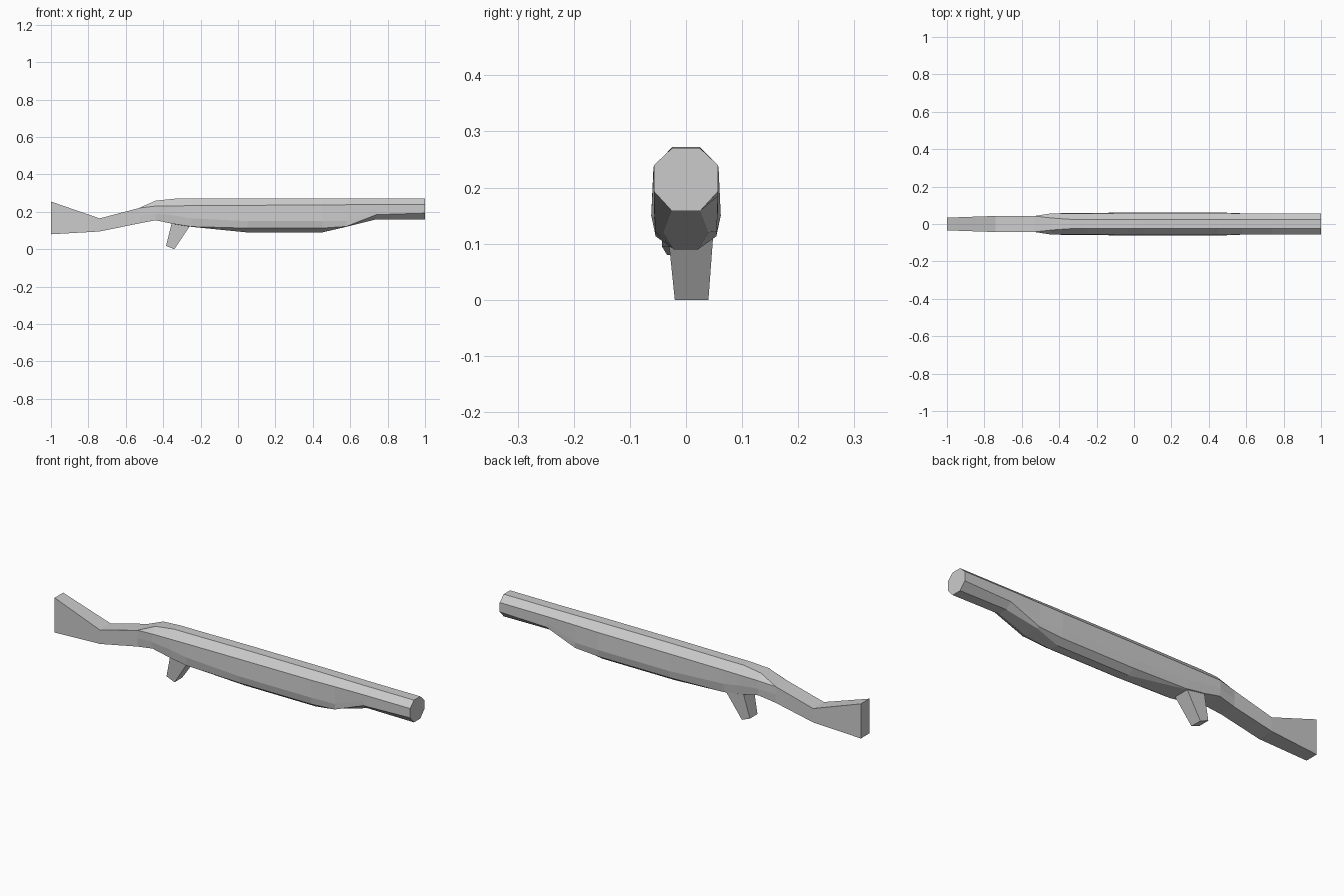
import bpy, bmesh


def loft(name, rings):
    """Skin a list of equal-length point rings and cap both ends."""
    bm = bmesh.new()
    loops = [[bm.verts.new(p) for p in ring] for ring in rings]
    n = len(loops[0])
    for a, b in zip(loops, loops[1:]):
        for i in range(n):
            j = (i + 1) % n
            bm.faces.new((a[i], a[j], b[j], b[i]))
    bm.faces.new(loops[0][::-1])
    bm.faces.new(loops[-1])
    bmesh.ops.remove_doubles(bm, verts=bm.verts[:], dist=0.0005)
    bmesh.ops.recalc_face_normals(bm, faces=bm.faces[:])
    mesh = bpy.data.meshes.new(name)
    bm.to_mesh(mesh)
    bm.free()
    obj = bpy.data.objects.new(name, mesh)
    bpy.context.collection.objects.link(obj)
    return obj


# Body: stock, receiver and octagonal barrel as one loft.
# Each section is x, then half-profile (y, z) points from top to bottom.
sections = [
    (-1.00, (.034, .255), (.034, .255), (.034, .167), (.034, .08), (.034, .08)),
    (-0.74, (.043, .165), (.043, .165), (.043, .13), (.043, .095), (.043, .095)),
    (-0.53, (.042, .22), (.043, .22), (.043, .18), (.043, .138), (.043, .138)),
    (-0.44, (.032, .26), (.057, .231), (.057, .19), (.052, .156), (.052, .155)),
    (-0.34, (.025, .27), (.057, .232), (.058, .18), (.053, .135), (.052, .134)),
    (-0.25, (.025, .27), (.057, .233), (.059, .165), (.054, .121), (.050, .12)),
    (0.05, (.025, .272), (.058, .235), (.062, .15), (.054, .113), (.022, .09)),
    (0.45, (.025, .272), (.058, .236), (.062, .15), (.054, .113), (.022, .09)),
    (0.58, (.025, .271), (.057, .238), (.057, .15), (.055, .122), (.040, .12)),
    (0.74, (.025, .27), (.057, .24), (.057, .21), (.057, .185), (.025, .16)),
    (1.00, (.025, .27), (.057, .24), (.057, .22), (.057, .193), (.025, .158)),
]
rings = []
for x, *half in sections:
    right = [(x, y, z) for y, z in half]
    left = [(x, -y, z) for y, z in reversed(half)]
    rings.append(right + left)
loft("rifle_body", rings)

# Raked, tapered grip, set slightly to one side
grip_levels = [
    # back x, back z, front x, front z, min y, max y
    (-0.385, 0.018, -0.34, 0.0, -0.020, 0.040),
    (-0.352, 0.150, -0.25, 0.135, -0.034, 0.050),
]
loft("grip", [[(bx, y0, bz), (fx, y0, fz), (fx, y1, fz), (bx, y1, bz)]
              for bx, bz, fx, fz, y0, y1 in grip_levels])
